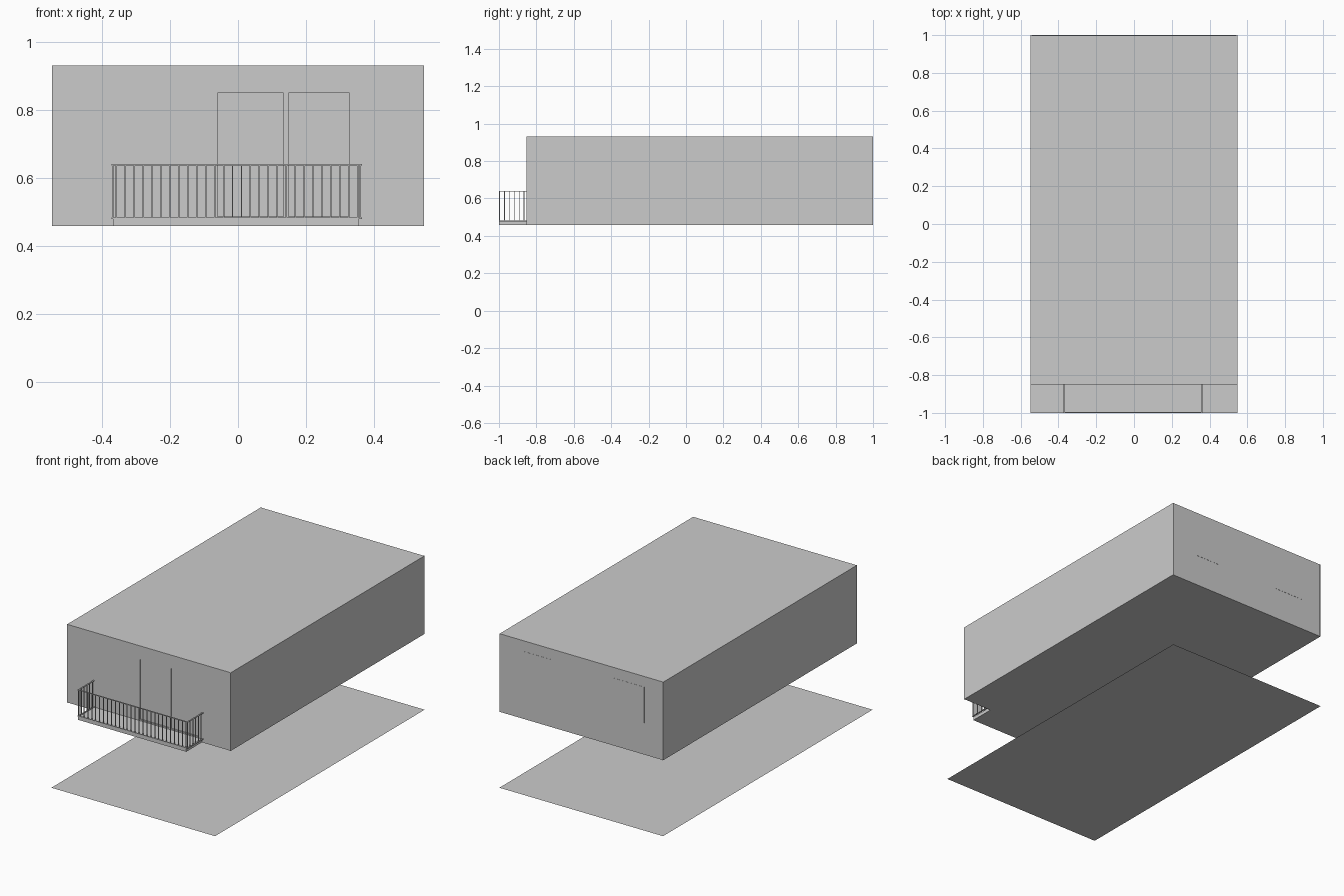
import bpy
import bmesh

cube = bpy.data.objects.get("Cube")
if cube:
    bpy.data.objects.remove(cube, do_unlink=True)

grey = bpy.data.materials.new("plain grey")
grey.use_nodes = True
GREY = (0.6, 0.6, 0.6, 1)
grey.diffuse_color = GREY
grey.node_tree.nodes["Principled BSDF"].inputs["Base Color"].default_value = GREY


def finish(name, bm):
    mesh = bpy.data.meshes.new(name)
    bm.to_mesh(mesh)
    bm.free()
    mesh.materials.append(grey)
    obj = bpy.data.objects.new(name, mesh)
    bpy.context.collection.objects.link(obj)
    return obj


def add_box(bm, x, y, z):
    """Add a box spanning the (low, high) pairs x, y and z."""
    verts = bmesh.ops.create_cube(bm, size=1)["verts"]
    for v in verts:
        for i, (low, high) in enumerate((x, y, z)):
            v.co[i] = low if v.co[i] < 0 else high


def box(name, x, y, z):
    bm = bmesh.new()
    add_box(bm, x, y, z)
    return finish(name, bm)


HALF, FRONT, BACK = 0.547, -0.85, 1.0
BASE, TOP = 0.458, 0.93

# Flat ground sheet below the raised block
bm = bmesh.new()
bmesh.ops.create_grid(bm, x_segments=1, y_segments=1, size=1)
for v in bm.verts:
    v.co.x *= HALF
finish("ground_sheet", bm)

# Main block, with thin side walls closing its long sides
block = box("main_block", (-HALF + 0.006, HALF - 0.006),
            (FRONT, BACK - 0.002), (BASE, TOP))
for side, name in ((-1, "right_wall"), (1, "left_wall")):
    box(name, sorted((side * (HALF - 0.006), side * HALF)),
        (FRONT - 0.002, BACK), (BASE, TOP))

# Shallow recesses for the two balcony doors
for i, x in enumerate(((-0.06, 0.134), (0.148, 0.328))):
    cutter = box(f"door_cutter_{i + 1}", x, (FRONT - 0.05, FRONT + 0.006), (0.486, 0.848))
    cutter.hide_render = True
    cutter.hide_set(True)
    cut = block.modifiers.new("door recess", "BOOLEAN")
    cut.object = cutter
    cut.solver = "EXACT"

# Nearly flush windows on the back
for name, x in (("back_window_left", (0.20, 0.38)), ("back_window_right", (-0.42, -0.21))):
    box(name, x, (BACK - 0.004, BACK - 0.001), (0.65, 0.866))

# Balcony floor
LEFT, RIGHT, EDGE = 0.364, -0.372, -1.0
box("balcony_floor", (-0.368, 0.354), (EDGE, FRONT), (BASE, 0.478))

# Railing: top and bottom rails round three sides, filled with thin bars
rails = bmesh.new()
for z in ((0.478, 0.482), (0.636, 0.64)):
    add_box(rails, (RIGHT, LEFT), (EDGE, EDGE + 0.006), z)
    for x in (RIGHT, LEFT - 0.008):
        add_box(rails, (x, x + 0.008), (EDGE, FRONT), z)
finish("railing_rails", rails)

bars = bmesh.new()
THICK, STEP, COUNT = 0.004, 0.0263, 28
for i in range(COUNT):
    x = RIGHT + 0.012 + i * STEP
    add_box(bars, (x, x + THICK), (EDGE + 0.001, EDGE + 0.005), (0.48, 0.638))
for x in (RIGHT + 0.002, LEFT - 0.006):
    for i in range(6):
        y = EDGE + 0.001 + i * STEP
        add_box(bars, (x, x + THICK), (y, y + THICK), (0.48, 0.638))
finish("railing_bars", bars)
